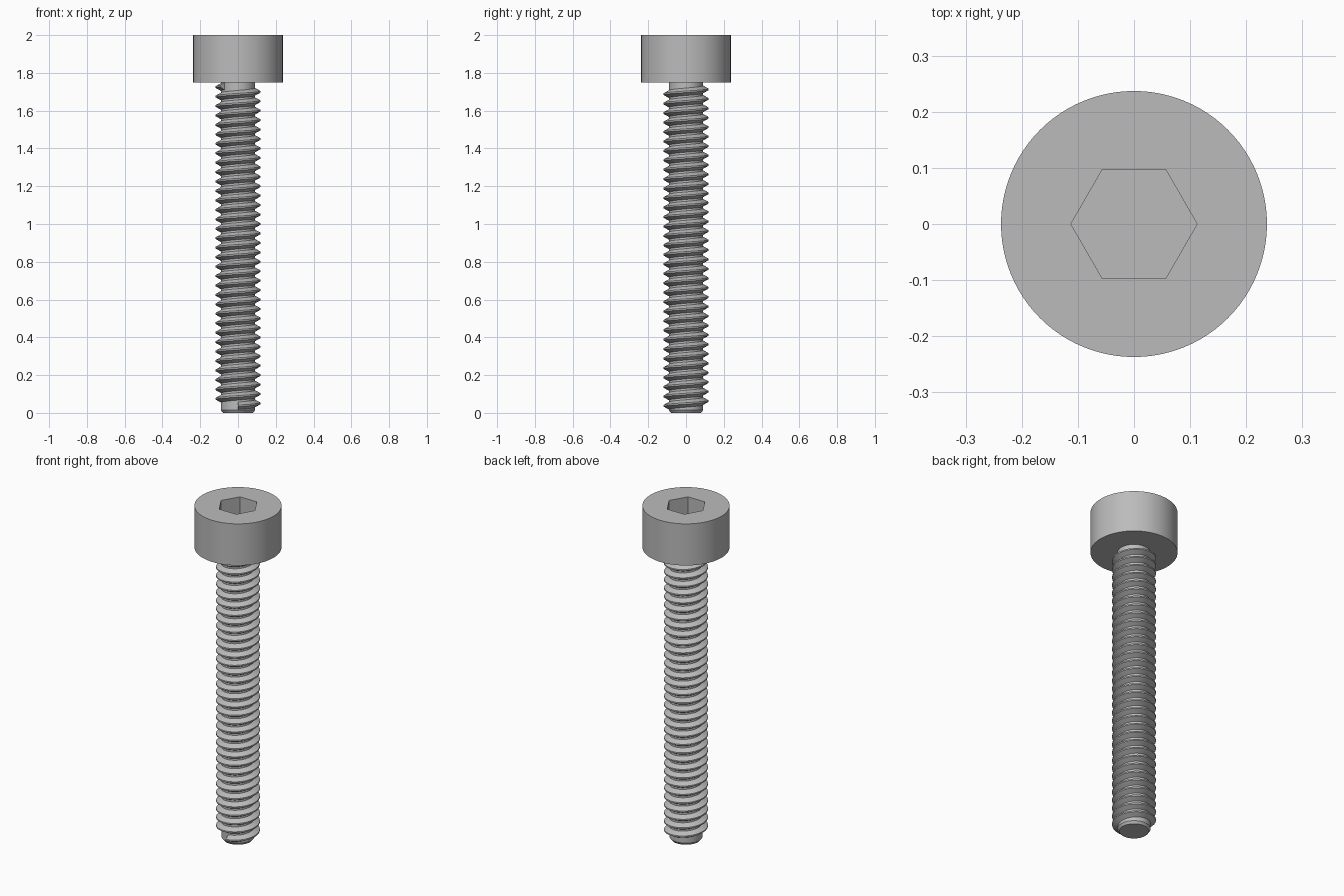
import bpy
import bmesh
from math import sin, cos, pi, radians

if "Cube" in bpy.data.objects:
    bpy.data.objects.remove(bpy.data.objects["Cube"], do_unlink=True)

SEGMENTS = 96
CORE_RADIUS = 0.09
CREST_RADIUS = 0.119
PITCH = 0.05
HEAD_BASE = 1.75

# Plain grey metal
steel = bpy.data.materials.new("grey_metal")
steel.use_nodes = True
colour = (0.5, 0.5, 0.5, 1)
steel.diffuse_color = colour
steel.node_tree.nodes["Principled BSDF"].inputs["Base Color"].default_value = colour


def loft(name, rings, closed):
    """Skin a series of equal rings of points and cap both ends."""
    bm = bmesh.new()
    loops = [[bm.verts.new(p) for p in ring] for ring in rings]
    n = len(loops[0])
    for low, high in zip(loops, loops[1:]):
        for i in range(n):
            j = (i + 1) % n
            bm.faces.new((low[i], low[j], high[j], high[i]))
    if closed:
        bm.faces.new(loops[0])
        bm.faces.new(loops[-1])
    bmesh.ops.recalc_face_normals(bm, faces=bm.faces)
    mesh = bpy.data.meshes.new(name)
    bm.to_mesh(mesh)
    bm.free()
    mesh.materials.append(steel)
    obj = bpy.data.objects.new(name, mesh)
    bpy.context.collection.objects.link(obj)
    bpy.ops.object.select_all(action="DESELECT")
    obj.select_set(True)
    bpy.context.view_layer.objects.active = obj
    bpy.ops.object.shade_smooth_by_angle(angle=radians(25))
    return obj


def circle(radius, z):
    angles = [2 * pi * i / SEGMENTS for i in range(SEGMENTS)]
    return [(radius * cos(a), radius * sin(a), z) for a in angles]


def hexagon(apothem, z):
    """Hexagon with a corner on the x axis, sampled like the circles."""
    points = []
    for i in range(SEGMENTS):
        a = 2 * pi * i / SEGMENTS
        side = i // (SEGMENTS // 6)
        r = apothem / cos(a - (side + 0.5) * pi / 3)
        points.append((r * cos(a), r * sin(a), z))
    return points


# Cylindrical head with a hexagonal socket
socket = 0.0974
loft("socket_head", [circle(0.237, HEAD_BASE), circle(0.237, 2),
                     hexagon(socket, 2), hexagon(socket, 1.875)], True)

# Core of the shank with a chamfered tip
loft("shank_core", [circle(0.08, 0), circle(CORE_RADIUS, 0.014),
                    circle(CORE_RADIUS, HEAD_BASE)], True)

# Right-handed helical thread with a narrow flat crest
steps = 48
start, end = -0.25, 34.6
section = [(CORE_RADIUS - 0.002, -0.021), (CREST_RADIUS, -0.004),
           (CREST_RADIUS, 0.004), (CORE_RADIUS - 0.002, 0.021)]
count = round((end - start) * steps)
thread = []
for k in range(count + 1):
    turn = start + k / steps
    a = 2 * pi * turn
    z = PITCH * (turn + 1)
    thread.append([(r * cos(a), r * sin(a), z + dz) for r, dz in section])
# The last turn meets the neck below the head
thread = [ring for ring in thread if ring[-1][2] < HEAD_BASE + 0.002]
loft("thread", thread, True)
